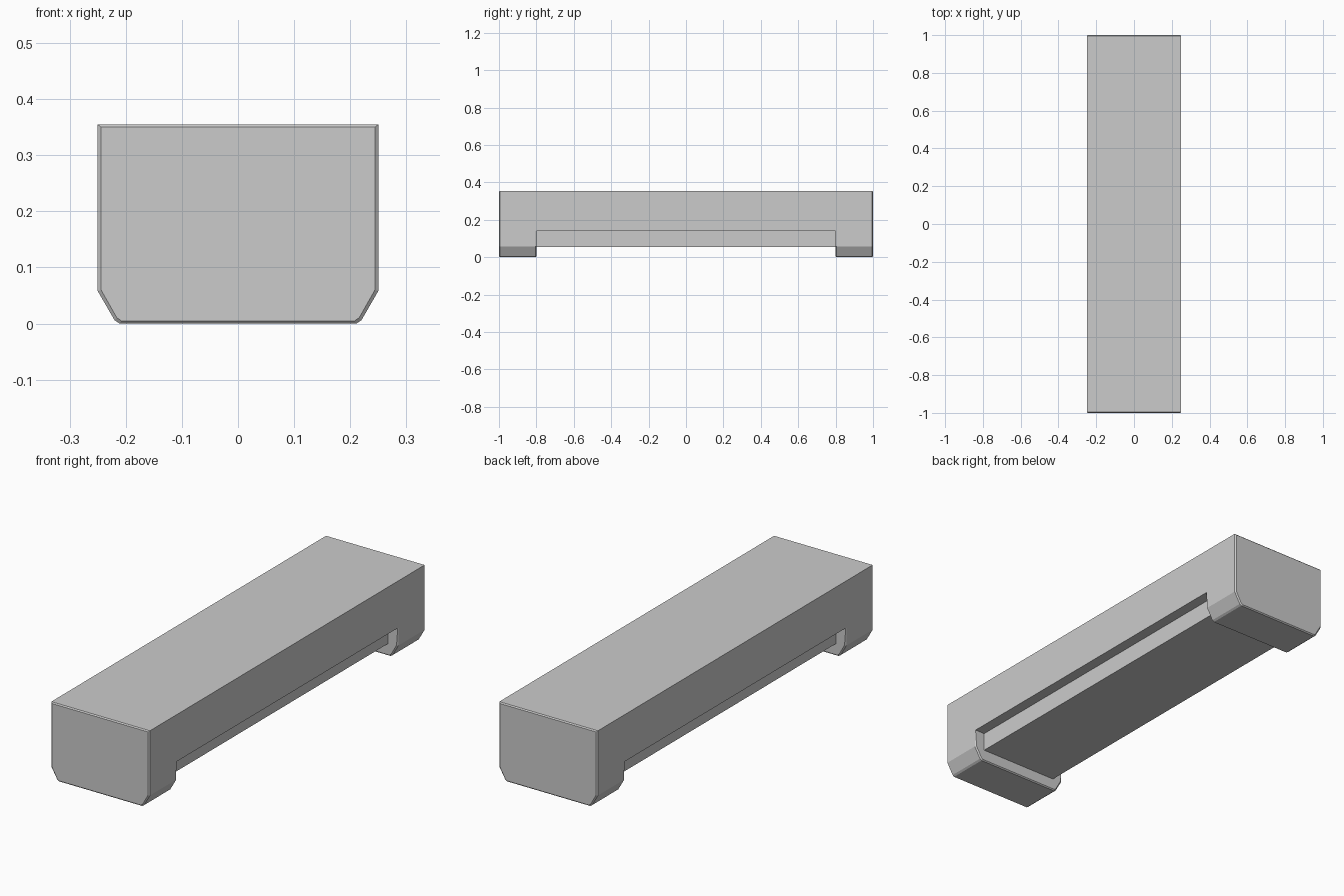
import bpy, bmesh, math

if "Cube" in bpy.data.objects:
    bpy.data.objects.remove(bpy.data.objects["Cube"])

# Half cross-sections (x, z) from top to bottom; all share one point count
FULL = [(.25, .355), (.25, .14), (.25, .058), (.22, .006), (.211, 0)]
END = [(.244, .35), (.244, .14), (.244, .06), (.216, .0105), (.208, .005)]
LEG_RIM = FULL[:2] + END[2:]
MIDDLE = [(.25, .355), (.25, .14), (.20, .14), (.20, .055), (.20, .055)]

# Sections along the length, with small bevels at the ends and leg rims
half = [(-1, END), (-.995, FULL), (-.805, FULL), (-.8, LEG_RIM), (-.8, MIDDLE)]
sections = half + [(-y, s) for y, s in reversed(half)]


def loft(name, sections):
    bm = bmesh.new()
    rings = []
    for y, pts in sections:
        outline = pts + [(-x, z) for x, z in reversed(pts)]
        rings.append([bm.verts.new((x, y, z)) for x, z in outline])
    for a, b in zip(rings, rings[1:]):
        for i in range(len(a)):
            j = (i + 1) % len(a)
            bm.faces.new((a[i], a[j], b[j], b[i]))
    bm.faces.new(rings[0])
    bm.faces.new(rings[-1])
    # Merge collapsed points and clean up coplanar faces
    bmesh.ops.remove_doubles(bm, verts=bm.verts, dist=1e-5)
    bmesh.ops.dissolve_degenerate(bm, edges=bm.edges, dist=1e-5)
    bmesh.ops.recalc_face_normals(bm, faces=bm.faces)
    bmesh.ops.dissolve_limit(bm, angle_limit=math.radians(1),
                             verts=bm.verts, edges=bm.edges)
    mesh = bpy.data.meshes.new(name)
    bm.to_mesh(mesh)
    bm.free()
    obj = bpy.data.objects.new(name, mesh)
    bpy.context.collection.objects.link(obj)
    return obj


# Long block with chamfered feet and a recessed underside
loft("footed_block", sections)
